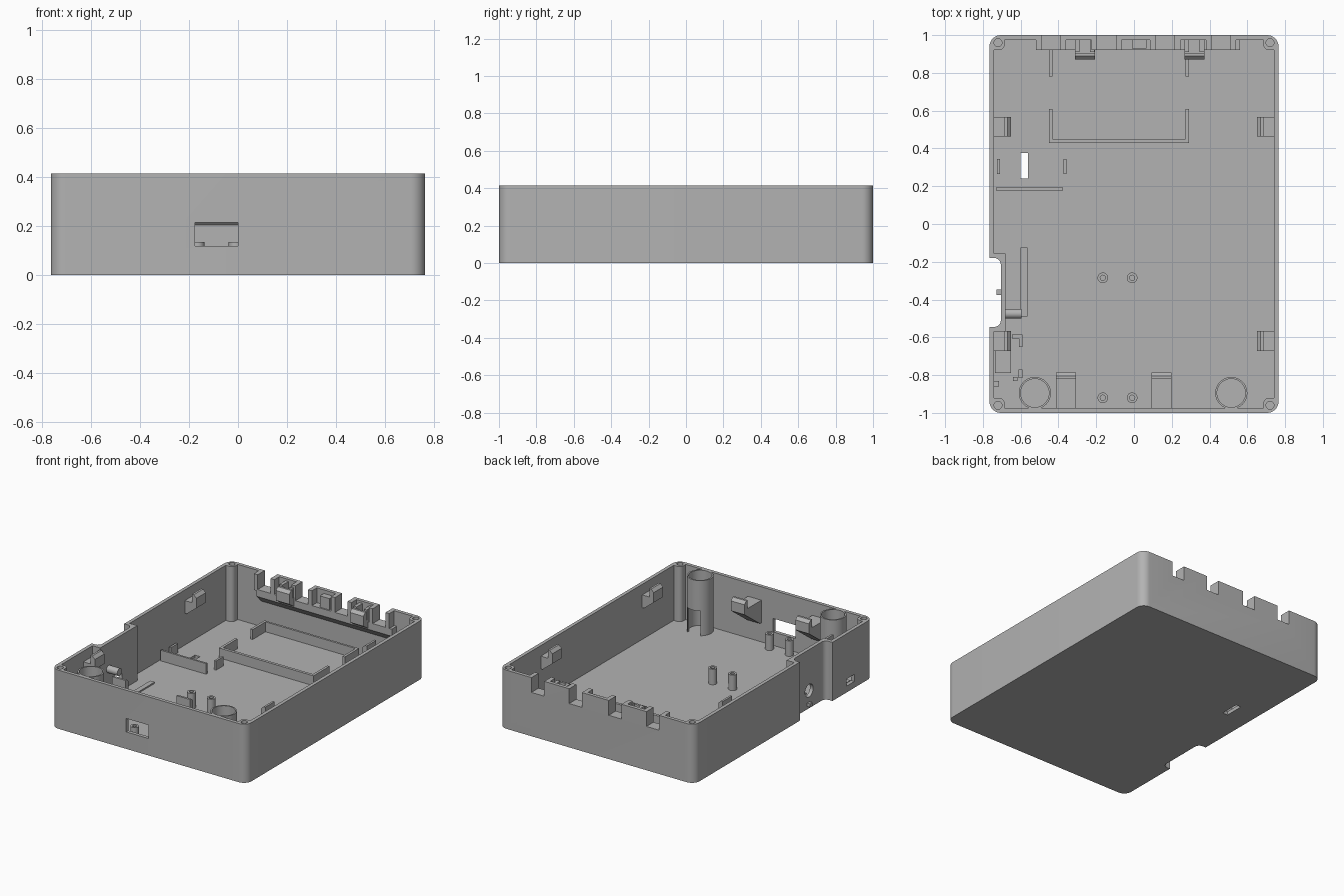
import bpy, bmesh, math
from mathutils import Vector

cube = bpy.data.objects.get("Cube")
if cube:
    bpy.data.objects.remove(cube, do_unlink=True)

grey = bpy.data.materials.new("plain grey plastic")
grey.use_nodes = True
grey.diffuse_color = (0.45, 0.45, 0.45, 1)
grey.node_tree.nodes["Principled BSDF"].inputs["Base Color"].default_value = (0.45, 0.45, 0.45, 1)

H, FLOOR, WALL = 0.415, 0.025, 0.025
X, Y = 0.765, 1.0
XI, YI = X - WALL, Y - WALL


def finish(bm, name):
    bmesh.ops.recalc_face_normals(bm, faces=bm.faces)
    mesh = bpy.data.meshes.new(name)
    bm.to_mesh(mesh)
    bm.free()
    mesh.materials.append(grey)
    obj = bpy.data.objects.new(name, mesh)
    bpy.context.scene.collection.objects.link(obj)
    return obj


def box(name, x0, x1, y0, y1, z0, z1, radius=0.0):
    bm = bmesh.new()
    bmesh.ops.create_cube(bm, size=1)
    for v in bm.verts:
        v.co = Vector((x0 if v.co.x < 0 else x1, y0 if v.co.y < 0 else y1, z0 if v.co.z < 0 else z1))
    if radius:
        upright = [e for e in bm.edges if abs(e.verts[0].co.z - e.verts[1].co.z) > 1e-4]
        bmesh.ops.bevel(bm, geom=upright, offset=radius, segments=8, profile=0.5, affect='EDGES')
    return finish(bm, name)


def cylinder(name, centre, r, length, axis='Z', sides=32):
    bm = bmesh.new()
    bmesh.ops.create_cone(bm, cap_ends=True, segments=sides, radius1=r, radius2=r, depth=length)
    obj = finish(bm, name)
    if axis == 'X':
        obj.rotation_euler.y = math.pi / 2
    obj.location = centre
    return obj


def sweep(name, profile, origin, inward, width):
    """Extrude an (inward distance, height) profile sideways along a wall."""
    n = Vector((*inward, 0))
    t = Vector((-n.y, n.x, 0)) * width / 2
    base = Vector((*origin, 0))
    bm = bmesh.new()
    ends = [[bm.verts.new(base + n * u + Vector((0, 0, z)) + s * t) for u, z in profile] for s in (-1, 1)]
    bm.faces.new(ends[0])
    bm.faces.new(ends[1])
    for i in range(len(profile)):
        j = (i + 1) % len(profile)
        bm.faces.new((ends[0][i], ends[0][j], ends[1][j], ends[1][i]))
    return finish(bm, name)


def boolean(obj, tools, operation='DIFFERENCE'):
    for tool in tools:
        mod = obj.modifiers.new("bool", 'BOOLEAN')
        mod.operation, mod.solver, mod.object = operation, 'EXACT', tool
    bpy.context.view_layer.update()
    deps = bpy.context.evaluated_depsgraph_get()
    mesh = bpy.data.meshes.new_from_object(obj.evaluated_get(deps))
    obj.modifiers.clear()
    obj.data = mesh
    for tool in tools:
        bpy.data.objects.remove(tool, do_unlink=True)


# Outer shell: tray, solid screw corners and the stepped-in side wall
shell = box("case_shell", -X, X, -Y, Y, 0, H, 0.06)
cavity = box("cavity", -XI, XI, -YI, YI, FLOOR, 1, 0.03)
keep = [box("step", -0.8, -0.68, -0.57, -0.155, -0.1, 1.1)]
for sx in (-1, 1):
    for sy in (-1, 1):
        xs = sorted((sx * 0.685, sx * 0.9))
        ys = sorted((sy * 0.92, sy * 1.1))
        keep.append(box("corner", *xs, *ys, -0.1, 1.1, 0.03))
boolean(cavity, keep)
cuts = [cavity]
cuts += [cylinder("screw", (sx * 0.72, sy * 0.96, H), 0.021, 0.3, sides=20)
         for sx in (-1, 1) for sy in (-1, 1)]

# Openings: side recess, back slots, front window, floor slot, socket holes
NOTCHES = (-0.44, -0.145, 0.165, 0.46)
cuts += [box("back_slot", c - 0.05, c + 0.05, 0.9, 1.1, 0.31, 0.6) for c in NOTCHES]
cuts += [box("recess", -0.9, -0.705, -0.545, -0.18, -0.1, 0.6, 0.035),
         box("front_window", -0.175, 0.0, -1.1, -0.95, 0.12, 0.215),
         box("floor_slot", -0.6, -0.56, 0.24, 0.375, -0.1, 0.1),
         box("side_port", -0.9, -0.7, -0.79, -0.70, 0.045, 0.095),
         cylinder("socket_hole", (-0.7, -0.37, 0.125), 0.045, 0.2, 'X')]
boolean(shell, cuts)

# Back ledge with sloping underside, and guide posts beside each slot
sweep("back_ledge", [(-0.005, 0.2), (0.055, 0.26), (0.055, 0.31), (-0.005, 0.31)], (0.03, YI), (0, -1), 1.06)
for c in NOTCHES:
    for s in (-1, 1):
        m = c + s * 0.065
        box("slot_guide", m - 0.015, m + 0.015, 0.92, YI + 0.005, 0.30, H)

# Hooked clips on all four walls
def clip(name, origin, inward, reach, low, high, width):
    shelf = high - 0.06
    lip = reach - 0.035
    sweep(name, [(-0.005, low), (0.015, low), (reach, shelf - 0.03), (reach, high - 0.02), (lip + 0.015, high),
                 (lip, high), (lip, shelf), (-0.005, shelf)], origin, inward, width)

for x in (-0.36, 0.145):
    clip("front_clip", (x, -YI), (0, 1), 0.19, 0.16, 0.38, 0.105)
for x in (-0.26, 0.32):
    clip("back_clip", (x, YI), (0, -1), 0.105, 0.24, 0.39, 0.105)
    for s in (-1, 1):
        box("back_clip_cheek", x + s * 0.04 - 0.012, x + s * 0.04 + 0.012, 0.91, YI + 0.005, 0.3, 0.4)
box("middle_block", -0.01, 0.065, 0.93, YI + 0.005, 0.3, 0.39)
for s in (-1, 1):
    for y in (0.515, -0.62):
        clip("side_clip", (s * XI, y), (-s, 0), 0.09, 0.25, 0.4, 0.105)

# Tall tubes in the front corners, open at the lower back
for x in (-0.525, 0.515):
    tube = cylinder("corner_tube", (x, -0.895, H / 2 + 0.01), 0.085, H - 0.02, sides=48)
    boolean(tube, [cylinder("bore", (x, -0.895, 0.5), 0.075, 0.95, sides=48),
                   box("mouth", x - 0.05, x + 0.05, -0.9, -0.7, FLOOR, 0.2)])

# Screw posts
for x in (-0.165, -0.01):
    for y in (-0.285, -0.92):
        post = cylinder("screw_post", (x, y, 0.0775), 0.028, 0.115, sides=24)
        boolean(post, [cylinder("post_hole", (x, y, 0.135), 0.014, 0.16, sides=16)])

# Battery fence on the floor
Z0 = FLOOR - 0.005
box("fence_front", -0.45, 0.29, 0.43, 0.45, Z0, 0.095)
box("fence_back", -0.45, 0.29, 0.925, 0.94, Z0, 0.095)
for x in (-0.45, 0.272):
    box("fence_side_front", x, x + 0.018, 0.44, 0.61, Z0, 0.095)
    box("fence_side_back", x, x + 0.018, 0.78, 0.93, Z0, 0.095)

# Floor ribs and tabs near the slot
box("long_rib", -0.73, -0.375, 0.178, 0.192, Z0, 0.1)
for x in (-0.725, -0.372):
    box("slot_tab", x, x + 0.015, 0.265, 0.345, Z0, 0.09)
box("floor_strip", -0.6, -0.565, -0.49, -0.125, Z0, 0.035)

# Parts around the recess and side port
cylinder("recess_peg", (-0.645, -0.475, 0.23), 0.026, 0.1, 'X')
box("recess_nub", -0.728, -0.7, -0.375, -0.348, 0.02, 0.045)
box("port_block", -0.735, -0.65, -0.79, -0.67, Z0, 0.045)
box("port_bracket_long", -0.61, -0.59, -0.65, -0.585, Z0, 0.14)
box("port_bracket_foot", -0.645, -0.6, -0.605, -0.585, Z0, 0.14)
box("port_stop", -0.612, -0.59, -0.815, -0.77, Z0, 0.14)
box("port_stop_small", -0.64, -0.618, -0.83, -0.81, Z0, 0.14)
box("port_wall_tab", -0.742, -0.715, -0.86, -0.83, Z0, 0.14)

# Smooth the rounded parts, keep edges crisp
bpy.ops.object.select_all(action='DESELECT')
for obj in bpy.context.scene.objects:
    if obj.type == 'MESH':
        obj.select_set(True)
        bpy.context.view_layer.objects.active = obj
bpy.ops.object.shade_smooth_by_angle(angle=math.radians(30))
